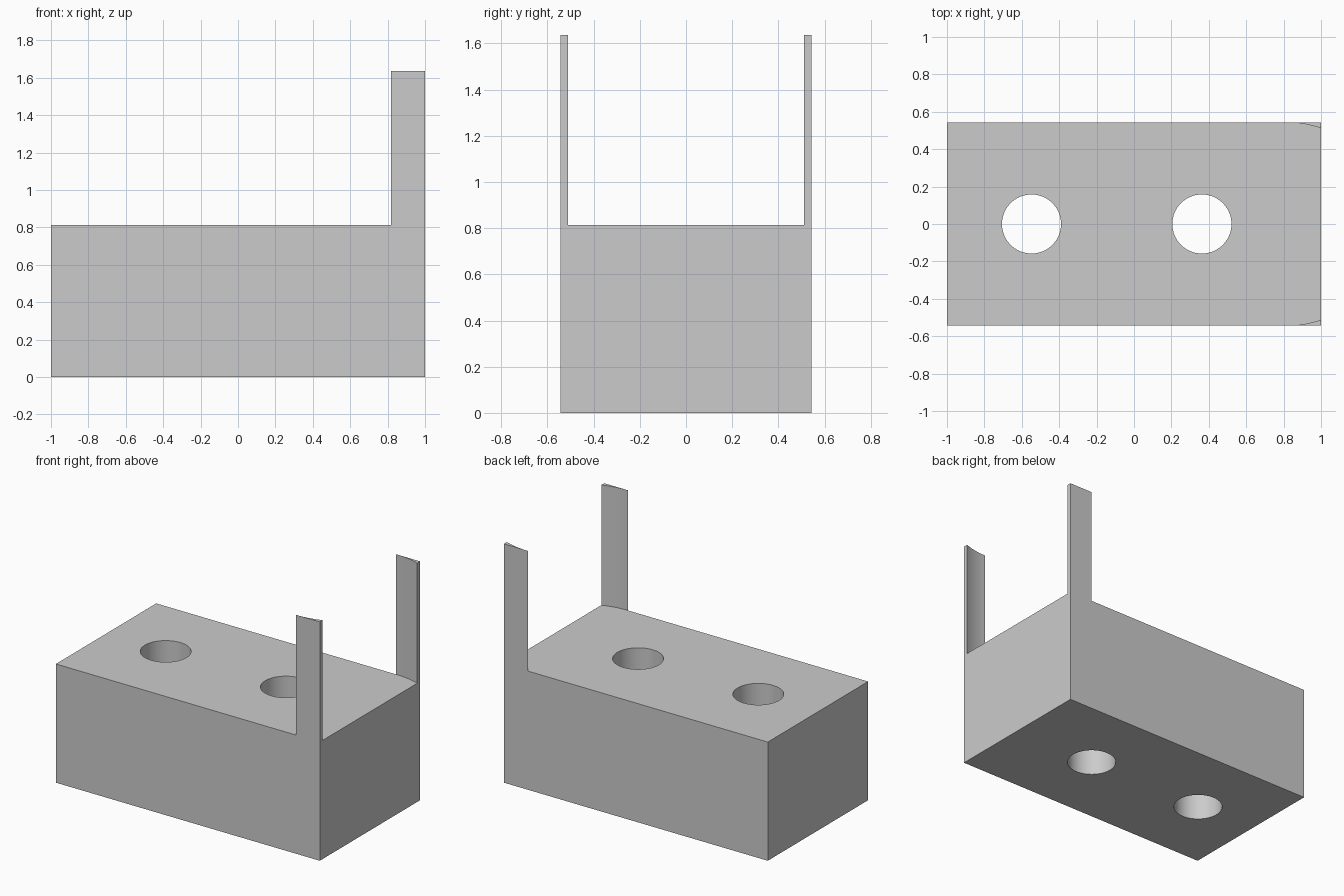
import bpy
import bmesh
from math import asin, cos, sin, tau

cube = bpy.data.objects.get("Cube")
if cube:
    bpy.data.objects.remove(cube, do_unlink=True)

LENGTH, HALF_W, BLOCK_H, TOP = 2.0, 0.543, 0.813, 1.636
PRONG_X = 0.818          # where the prongs begin; centre of their inner arc
HOLE_R = 0.158
HOLE_X = (-0.548, 0.363)

grey = bpy.data.materials.new("plain grey")
colour = (0.6, 0.6, 0.6, 1)
grey.diffuse_color = colour
grey.use_nodes = True
grey.node_tree.nodes["Principled BSDF"].inputs["Base Color"].default_value = colour


def prism(name, outline, z0, z1):
    """Extrude a flat outline upward from z0 to z1."""
    bm = bmesh.new()
    face = bm.faces.new([bm.verts.new((x, y, z0)) for x, y in outline])
    up = bmesh.ops.extrude_face_region(bm, geom=[face])["geom"]
    bmesh.ops.translate(bm, vec=(0, 0, z1 - z0),
                        verts=[v for v in up if isinstance(v, bmesh.types.BMVert)])
    bmesh.ops.recalc_face_normals(bm, faces=bm.faces)
    mesh = bpy.data.meshes.new(name)
    bm.to_mesh(mesh)
    bm.free()
    mesh.materials.append(grey)
    obj = bpy.data.objects.new(name, mesh)
    bpy.context.collection.objects.link(obj)
    return obj


def smooth(obj):
    bpy.ops.object.select_all(action='DESELECT')
    obj.select_set(True)
    bpy.context.view_layer.objects.active = obj
    bpy.ops.object.shade_smooth_by_angle()


# Solid block
end = LENGTH / 2
block = prism("block", [(-end, -HALF_W), (end, -HALF_W), (end, HALF_W), (-end, HALF_W)],
              0, BLOCK_H)

# Two round holes straight through the block
for i, hx in enumerate(HOLE_X):
    ring = [(hx + HOLE_R * cos(tau * k / 64), HOLE_R * sin(tau * k / 64)) for k in range(64)]
    cutter = prism(f"hole_cutter_{i + 1}", ring, -0.1, BLOCK_H + 0.1)
    cutter.hide_render = True
    cutter.hide_set(True)
    cut = block.modifiers.new("hole", 'BOOLEAN')
    cut.operation = 'DIFFERENCE'
    cut.solver = 'EXACT'
    cut.object = cutter

# Apply the cuts, then drop the cutters
bpy.context.view_layer.objects.active = block
for mod in list(block.modifiers):
    cutter = mod.object
    bpy.ops.object.modifier_apply(modifier=mod.name)
    bpy.data.objects.remove(cutter, do_unlink=True)
smooth(block)

# Upright prongs: flat outside, concave arc inside, tapering to a thin edge
STEPS = 12
sweep = asin((end - PRONG_X) / HALF_W)
arc = [(PRONG_X + HALF_W * sin(sweep * k / STEPS), HALF_W * cos(sweep * k / STEPS))
       for k in range(STEPS + 1)]
for name, side in (("front_prong", -1), ("back_prong", 1)):
    outline = [(x, side * y) for x, y in arc + [(end, HALF_W)]]
    smooth(prism(name, outline, BLOCK_H, TOP))
